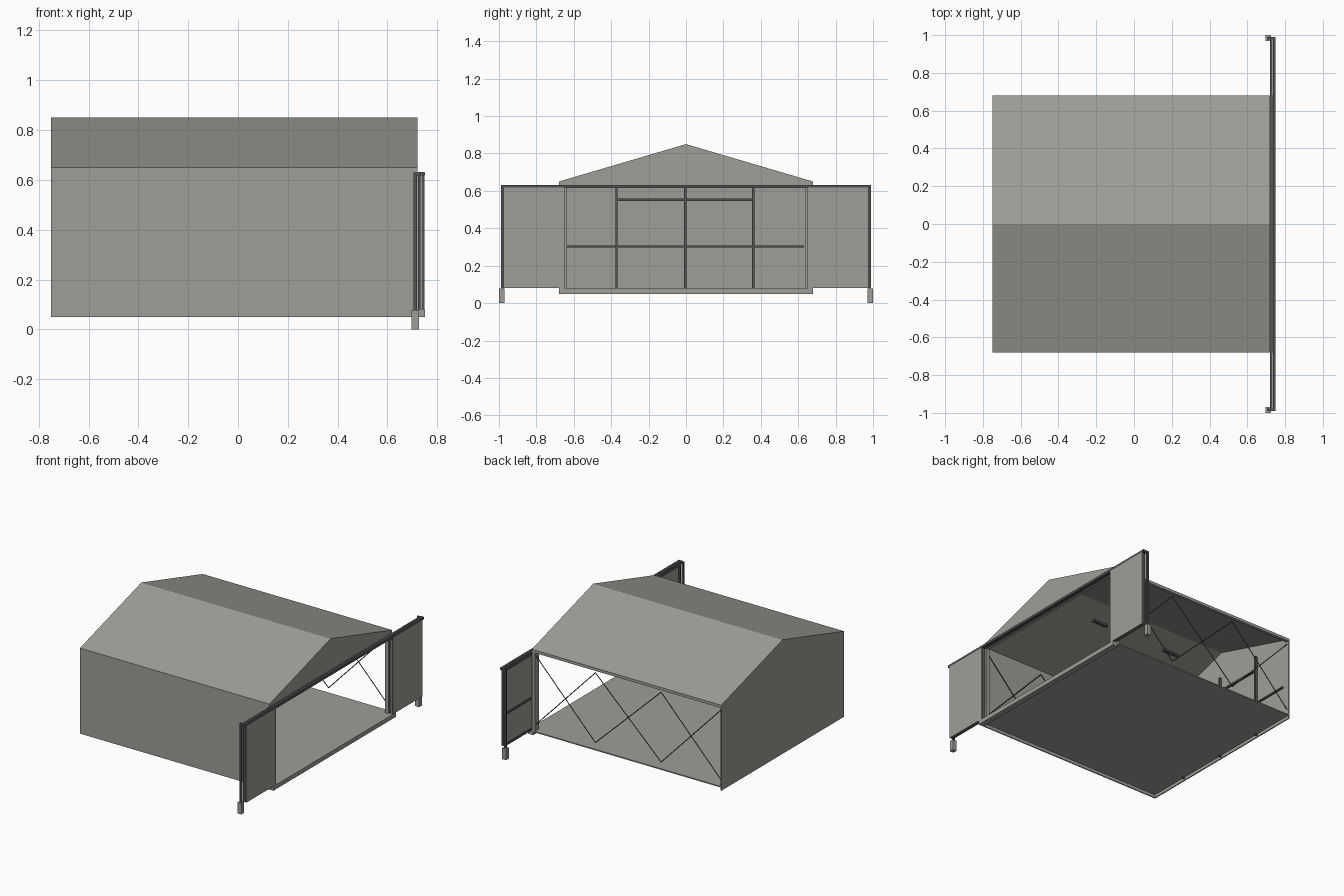
import bpy, bmesh
from mathutils import Vector

if "Cube" in bpy.data.objects:
    bpy.data.objects.remove(bpy.data.objects["Cube"])


def material(name, rgb):
    m = bpy.data.materials.new(name)
    m.diffuse_color = (*rgb, 1)
    m.use_nodes = True
    m.node_tree.nodes["Principled BSDF"].inputs["Base Color"].default_value = m.diffuse_color
    return m


GREY = material("warm_grey_sheet", (0.34, 0.345, 0.31))
DARK = material("dark_steel", (0.085, 0.087, 0.088))


def finish(name, bm, mat):
    bmesh.ops.recalc_face_normals(bm, faces=bm.faces)
    me = bpy.data.meshes.new(name)
    bm.to_mesh(me)
    bm.free()
    me.materials.append(mat)
    ob = bpy.data.objects.new(name, me)
    bpy.context.collection.objects.link(ob)
    return ob


def box(name, x, y, z, mat):
    bm = bmesh.new()
    bmesh.ops.create_cube(bm, size=1)
    for v in bm.verts:
        for i, (a, b) in enumerate((x, y, z)):
            v.co[i] = a if v.co[i] < 0 else b
    return finish(name, bm, mat)


def prism(name, pts, x0, x1, mat):
    # extrude a (y, z) profile along x
    bm = bmesh.new()
    f = bm.faces.new([bm.verts.new((x0, y, z)) for y, z in pts])
    ext = bmesh.ops.extrude_face_region(bm, geom=[f])["geom"]
    bmesh.ops.translate(bm, vec=(x1 - x0, 0, 0),
                        verts=[g for g in ext if isinstance(g, bmesh.types.BMVert)])
    return finish(name, bm, mat)


def rod(name, p, q, r, mat):
    p, q = Vector(p), Vector(q)
    d = q - p
    bm = bmesh.new()
    bmesh.ops.create_cone(bm, segments=6, radius1=r, radius2=r, depth=d.length, cap_ends=True)
    bm.transform(d.to_track_quat('Z', 'Y').to_matrix().to_4x4())
    bmesh.ops.translate(bm, vec=(p + q) / 2, verts=bm.verts)
    return finish(name, bm, mat)


def span(s, a, b):
    return tuple(sorted((s * a, s * b)))


W, X0, X1, T = 0.68, -0.75, 0.72, 0.008
BOT, FLOOR, EAVE, RIDGE = 0.05, 0.08, 0.65, 0.85

# floor and door sill
box("floor", (X0 + T, X1), (-W + T, W), (FLOOR - 0.008, FLOOR), GREY)
box("door_sill", (X1 - 0.01, 0.75), (-W, W), (BOT, FLOOR), GREY)

# closed side wall, end wall, gable over the door
box("side_wall", (X0, X1), (-W, -W + T), (BOT, EAVE), GREY)
prism("end_wall", [(-W, BOT), (W, BOT), (W, EAVE), (0, RIDGE), (-W, EAVE)], X0, X0 + T, GREY)
prism("door_gable", [(-W, 0.63), (W, 0.63), (W, EAVE), (0, RIDGE), (-W, EAVE)], X1 - T, X1, GREY)

# roof sheets
prism("roof", [(-W, EAVE), (0, RIDGE), (W, EAVE), (W, EAVE - T), (0, RIDGE - T), (-W, EAVE - T)],
      X0, X1, GREY)

# eave beam over the open side, lintel over the door
box("eave_beam", (X0, X1), (W - 0.02, W), (0.63, EAVE), GREY)
box("door_lintel", (X1 - 0.02, X1), (-W, W), (0.615, 0.64), GREY)

# end wall framing
for y in (-0.372, -0.004, 0.36):
    box("end_stud", (X0 + T, X0 + 0.025), (y - 0.006, y + 0.006), (0.06, 0.65), DARK)
box("end_mid_rail", (X0 + T, X0 + 0.02), (-0.64, 0.63), (0.297, 0.307), DARK)
box("end_head_rail", (X0 + T, X0 + 0.02), (-0.372, 0.36), (0.545, 0.558), DARK)

# crossed bracing along both sides
bays = [0.70, 0.235, -0.275, -0.74]
for y in (-W + 0.018, W - 0.012):
    for a, b in zip(bays, bays[1:]):
        rod("brace_down", (a, y, 0.61), (b, y, 0.12), 0.003, DARK)
        rod("brace_up", (a, y, 0.12), (b, y, 0.61), 0.003, DARK)

# hanging lamps
for x in (0.29, -0.31):
    box("lamp", (x - 0.06, x + 0.06), (-0.012, 0.012), (0.675, 0.69), DARK)

for s in (-1, 1):
    # door jamb
    box("door_jamb", (X1 - 0.025, X1), span(s, 0.637, W), (FLOOR, 0.63), GREY)
    # two stacked sliding leaves: sheet with a frame behind
    for x in (0.722, 0.737):
        box("door_sheet", (x + 0.009, x + 0.012), span(s, 0.65, 0.975), (FLOOR, 0.617), GREY)
        for y in (0.65, 0.963):
            box("door_stile", (x, x + 0.009), span(s, y, y + 0.012), (FLOOR, 0.617), DARK)
        for z in (FLOOR, 0.297, 0.605):
            box("door_crossbar", (x, x + 0.009), span(s, 0.65, 0.975), (z, z + 0.012), DARK)
    # outer post and footing
    box("rail_post", (0.704, 0.718), span(s, 0.977, 0.99), (0.07, 0.63), DARK)
    box("post_bracket", (0.704, 0.75), span(s, 0.977, 0.99), (0.62, 0.63), DARK)
    box("post_footing", (0.696, 0.726), span(s, 0.97, 1.0), (0, 0.077), GREY)

# sliding door rails
for x in (0.721, 0.736):
    box("door_rail", (x, x + 0.013), (-0.99, 0.99), (0.615, 0.632), DARK)
